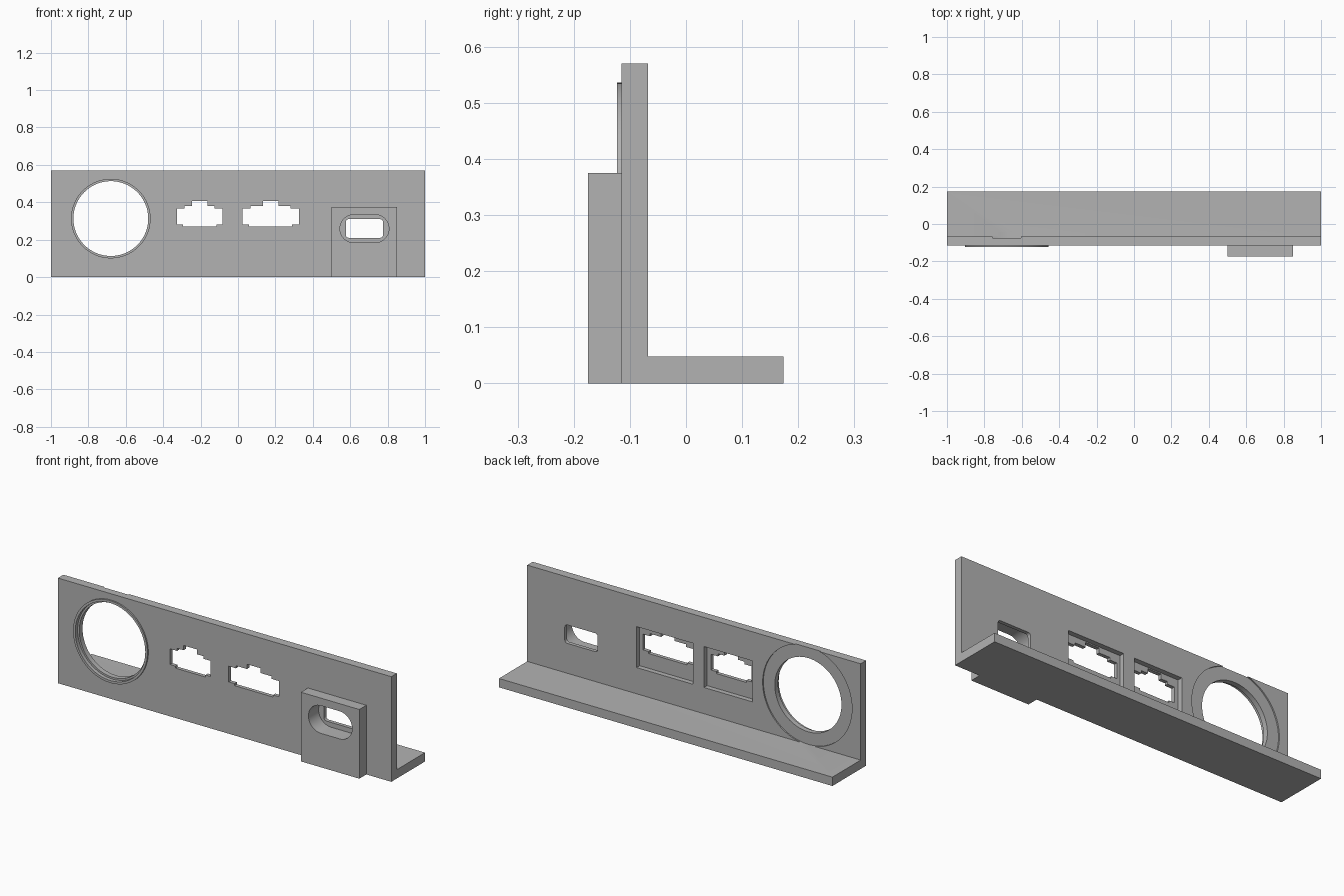
import bpy, bmesh, math

if "Cube" in bpy.data.objects:
    bpy.data.objects.remove(bpy.data.objects["Cube"])

FRONT, BACK = -0.115, -0.068          # faces of the upright plate

grey = bpy.data.materials.new("plain grey")
grey.diffuse_color = (0.45, 0.45, 0.45, 1)
grey.use_nodes = True
grey.node_tree.nodes["Principled BSDF"].inputs["Base Color"].default_value = grey.diffuse_color


def prism(name, pts, lo, hi, axis="y"):
    """Extrude a closed profile along y (points x,z) or x (points y,z)."""
    bm = bmesh.new()
    place = (lambda a, b, d: (a, d, b)) if axis == "y" else (lambda a, b, d: (d, a, b))
    one = [bm.verts.new(place(a, b, lo)) for a, b in pts]
    two = [bm.verts.new(place(a, b, hi)) for a, b in pts]
    bm.faces.new(one)
    bm.faces.new(two[::-1])
    n = len(pts)
    for i in range(n):
        j = (i + 1) % n
        bm.faces.new((one[i], two[i], two[j], one[j]))
    bmesh.ops.recalc_face_normals(bm, faces=bm.faces[:])
    me = bpy.data.meshes.new(name)
    bm.to_mesh(me)
    bm.free()
    me.materials.append(grey)
    ob = bpy.data.objects.new(name, me)
    bpy.context.collection.objects.link(ob)
    return ob


def circle(cx, cz, r, n=96):
    return [(cx + r * math.cos(2 * math.pi * i / n), cz + r * math.sin(2 * math.pi * i / n))
            for i in range(n)]


def rounded(cx, cz, hw, hh, r, n=12):
    pts = []
    for q, (sx, sz) in enumerate([(1, 1), (-1, 1), (-1, -1), (1, -1)]):
        for i in range(n + 1):
            a = math.pi / 2 * (q + i / n)
            p = (cx + sx * (hw - r) + r * math.cos(a), cz + sz * (hh - r) + r * math.sin(a))
            if not pts or math.dist(p, pts[-1]) > 1e-5:
                pts.append(p)
    if math.dist(pts[0], pts[-1]) < 1e-5:
        pts.pop()
    return pts


def rect(x0, x1, z0, z1):
    return [(x0, z0), (x1, z0), (x1, z1), (x0, z1)]


def combine(target, tool, op):
    mod = target.modifiers.new(tool.name, "BOOLEAN")
    mod.operation, mod.solver, mod.object = op, "EXACT", tool
    bpy.context.view_layer.update()
    dg = bpy.context.evaluated_depsgraph_get()
    me = bpy.data.meshes.new_from_object(target.evaluated_get(dg))
    target.modifiers.clear()
    target.data = me
    bpy.data.objects.remove(tool)


# L-shaped plate and foot
panel = prism("port_panel", [(FRONT, 0), (0.174, 0), (0.174, 0.048), (BACK, 0.048),
                             (BACK, 0.57), (FRONT, 0.57)], -1, 1, "x")

# Raised block and round lip on the front
combine(panel, prism("socket_block", rect(0.5, 0.85, 0, 0.375), -0.175, -0.09), "UNION")
CX, CZ = -0.68, 0.313
combine(panel, prism("round_lip", circle(CX, CZ, 0.223), -0.123, -0.095), "UNION")

# Large round opening with front step and rear seat
for r, lo, hi in [(0.21, -0.2, -0.103), (0.268, -0.075, -0.043), (0.2, -0.2, -0.02)]:
    combine(panel, prism("round_cut", circle(CX, CZ, r), lo, hi), "DIFFERENCE")

# Two stepped port openings, each with a rectangular pocket behind
for cx, half, step, foot, pocket in [(-0.205, 0.122, 0.08, 0.09, 0.145),
                                     (0.175, 0.15, 0.107, 0.115, 0.169)]:
    combine(panel, prism("pocket_cut", rect(cx - pocket, cx + pocket, 0.19, 0.412),
                         -0.095, -0.03), "DIFFERENCE")
    side = [(foot, 0.27), (foot, 0.281), (half, 0.281), (half, 0.366),
            (step, 0.366), (step, 0.38), (0.041, 0.38), (0.041, 0.406)]
    outline = [(cx + x, z) for x, z in side] + [(cx - x, z) for x, z in side[::-1]]
    combine(panel, prism("port_cut", outline, -0.15, -0.08), "DIFFERENCE")

# Deep slot in the block with a smaller window at the back
combine(panel, prism("slot_cut", rounded(0.676, 0.259, 0.131, 0.075, 0.075),
                     -0.2, -0.088), "DIFFERENCE")
combine(panel, prism("window_cut", rounded(0.676, 0.26, 0.099, 0.05, 0.015, 4),
                     -0.12, -0.03), "DIFFERENCE")

bpy.context.view_layer.objects.active = panel
panel.select_set(True)
bpy.ops.object.shade_smooth_by_angle(angle=math.radians(30))
